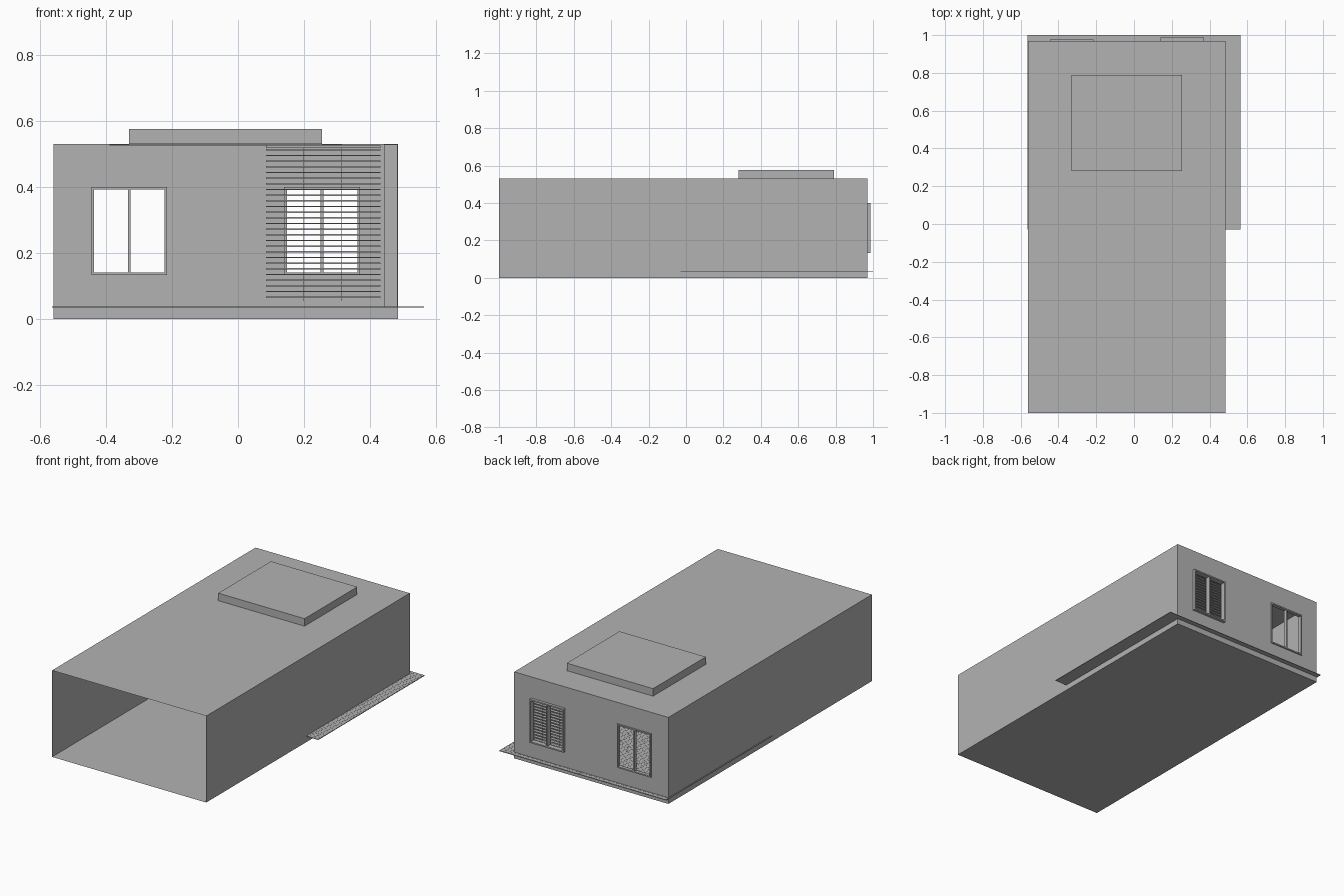
import bpy, bmesh, random
from mathutils import Vector

random.seed(4)
old = bpy.data.objects.get("Cube")
if old:
    bpy.data.objects.remove(old, do_unlink=True)

grey = bpy.data.materials.new("plain_grey")
grey.use_nodes = True
COLOUR = (0.45, 0.45, 0.45, 1)
grey.diffuse_color = COLOUR
grey.node_tree.nodes["Principled BSDF"].inputs["Base Color"].default_value = COLOUR

# Main dimensions
LEFT, RIGHT, FRONT, BACK, TOP = -0.56, 0.485, -1.0, 0.97, 0.53
FLOOR = 0.036
TRAY = (-0.33, 0.255, 0.28, 0.79)


def finish(name, bm):
    mesh = bpy.data.meshes.new(name)
    bm.to_mesh(mesh)
    bm.free()
    mesh.materials.append(grey)
    obj = bpy.data.objects.new(name, mesh)
    bpy.context.collection.objects.link(obj)
    return obj


def add_box(bm, x0, x1, y0, y1, z0, z1):
    new = bmesh.ops.create_cube(bm, size=1)["verts"]
    bmesh.ops.scale(bm, vec=(x1 - x0, y1 - y0, z1 - z0), verts=new)
    bmesh.ops.translate(bm, vec=((x0 + x1) / 2, (y0 + y1) / 2, (z0 + z1) / 2), verts=new)


def boxes(name, items):
    bm = bmesh.new()
    for item in items:
        add_box(bm, *item)
    return finish(name, bm)


def sheet(name, place, bounds, holes=()):
    """Flat sheet with rectangular holes; place maps (u, v) into space."""
    u0, u1, v0, v1 = bounds
    us = sorted({u0, u1, *[e for h in holes for e in h[:2]]})
    vs = sorted({v0, v1, *[e for h in holes for e in h[2:]]})
    bm = bmesh.new()
    for a, b in zip(us, us[1:]):
        for c, d in zip(vs, vs[1:]):
            u, v = (a + b) / 2, (c + d) / 2
            if any(h[0] < u < h[1] and h[2] < v < h[3] for h in holes):
                continue
            bm.faces.new([bm.verts.new(Vector(place(*p)))
                          for p in ((a, c), (b, c), (b, d), (a, d))])
    bmesh.ops.remove_doubles(bm, verts=bm.verts[:], dist=0.0001)
    return finish(name, bm)


def frame_items(x0, x1, y0, y1, z0, z1, w):
    """Four bars around an upright rectangle, plus a centre mullion."""
    mid = (x0 + x1) / 2
    return [(x0, x0 + w, y0, y1, z0, z1), (x1 - w, x1, y0, y1, z0, z1),
            (x0 + w, x1 - w, y0, y1, z0, z0 + w), (x0 + w, x1 - w, y0, y1, z1 - w, z1),
            (mid - w / 2, mid + w / 2, y0, y1, z0 + w, z1 - w)]


# Thin room shell, open at the front
windows = {"right": (-0.445, -0.215, 0.133, 0.4), "left": (0.14, 0.37, 0.133, 0.4)}
sheet("base", lambda u, v: (u, -v, 0), (LEFT, RIGHT, -BACK, -FRONT))
sheet("roof", lambda u, v: (u, v, TOP), (LEFT, RIGHT, FRONT, BACK), [TRAY])
sheet("left_wall", lambda u, v: (RIGHT, u, v), (FRONT, BACK, 0, TOP))
sheet("right_wall", lambda u, v: (LEFT, -u, v), (-BACK, -FRONT, 0, TOP))
sheet("back_wall", lambda u, v: (-u, BACK, v), (-RIGHT, -LEFT, 0, TOP),
      [(-x1, -x0, z0, z1) for x0, x1, z0, z1 in windows.values()])

# Raised ceiling tray, open underneath
bm = bmesh.new()
add_box(bm, *TRAY, TOP, 0.576)
bm.normal_update()
bmesh.ops.delete(bm, geom=[f for f in bm.faces if f.normal.z < -0.5], context="FACES")
finish("ceiling_tray", bm)

# Flat trim around the tray
x0, x1, y0, y1 = TRAY
trim = 0.06
boxes("tray_trim", [(x0 - trim, x1 + trim, a, b, 0.526, 0.5295)
                    for a, b in ((y0 - trim, y0), (y1, y1 + trim))] +
      [(a, b, y0, y1, 0.526, 0.5295) for a, b in ((x0 - trim, x0), (x1, x1 + trim))])

# Window frames, one set further out than the other
for side, (a, b, c, d) in windows.items():
    out = 0.977 if side == "right" else 0.987
    boxes(side + "_window_frame", frame_items(a, b, 0.955, out, c, d, 0.008))

# Plank floor on a thin backing, overhanging the walls
F0, F1, D0, D1 = -0.565, 0.565, -0.03, 1.0
rows = 50
pitch = (D1 - D0) / rows
planks = []
for i in range(rows):
    y = D0 + i * pitch
    seam = 0.03 if i == rows - 1 else random.uniform(-0.4, 0.4)
    for a, b in ((F0, seam - 0.001), (seam + 0.001, F1)):
        planks.append((a, b, y, y + pitch - 0.001, FLOOR, FLOOR + 0.002))
boxes("floor_planks", planks)
boxes("floor_backing", [(F0, F1, D0, D1, FLOOR - 0.002, FLOOR)])

# Full-height panel along the left wall
boxes("wall_panel", [(0.443, 0.484, 0.45, 0.92, FLOOR + 0.002, 0.529)])

# Slatted blind with head rail and cords
slats = 27
boxes("blind_slats", [(0.085, 0.432, 0.925, 0.945, z, z + 0.004)
                      for z in (0.064 + 0.0172 * i for i in range(slats))])
boxes("blind_rail", [(0.085, 0.432, 0.922, 0.948, 0.518, 0.526)])
boxes("blind_cords", [(x - 0.001, x + 0.001, 0.934, 0.936, 0.055, 0.52)
                      for x in (0.2, 0.315)])
